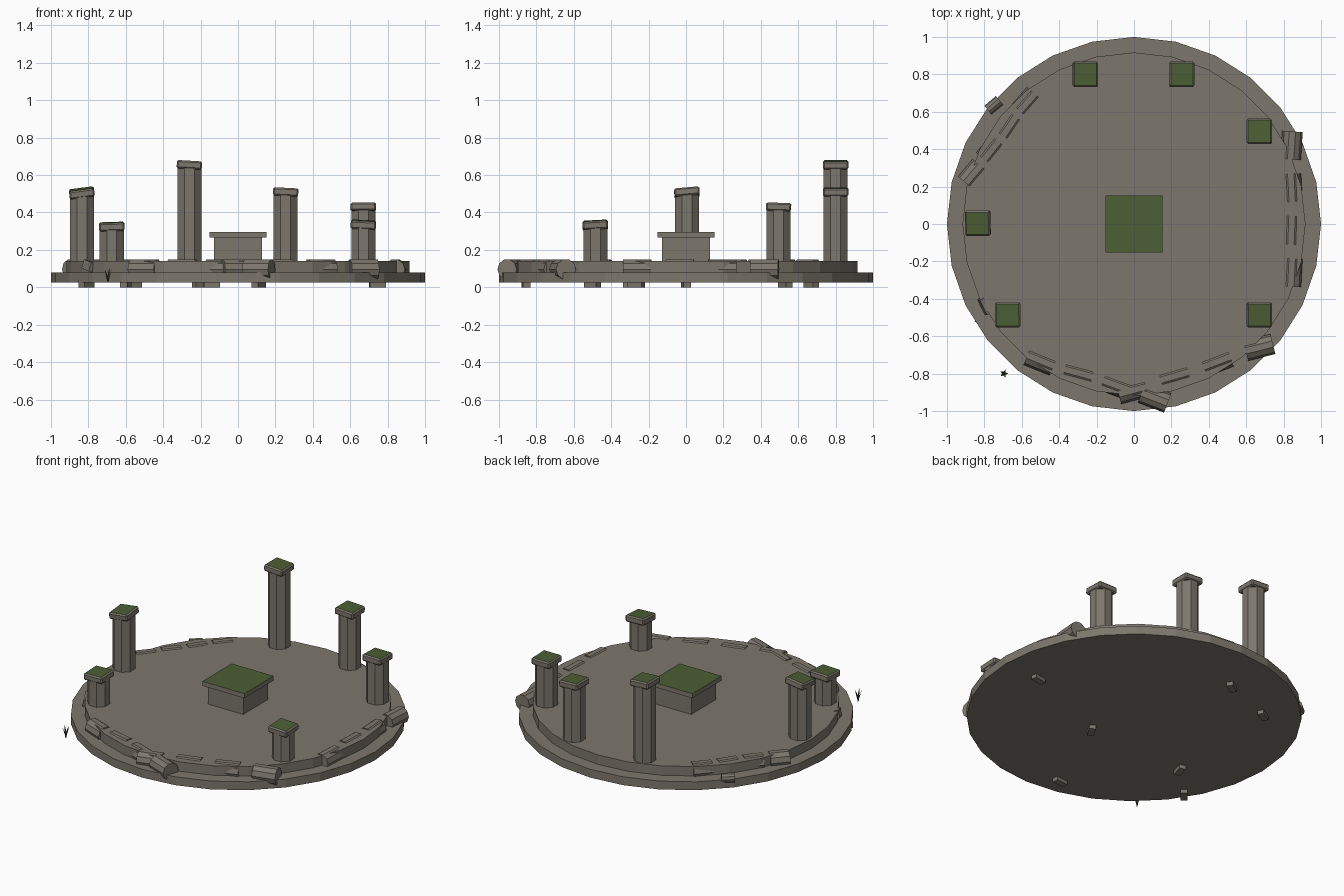
import bpy, bmesh, math
from mathutils import Matrix, Vector, Euler

if "Cube" in bpy.data.objects:
    bpy.data.objects.remove(bpy.data.objects["Cube"])


def material(name, rgb):
    m = bpy.data.materials.new(name)
    m.diffuse_color = (*rgb, 1)
    m.use_nodes = True
    m.node_tree.nodes["Principled BSDF"].inputs["Base Color"].default_value = m.diffuse_color
    return m


STONE = material("weathered stone", (0.205, 0.186, 0.152))
MOSS = material("moss green", (0.072, 0.112, 0.035))
WEED = material("dark weed green", (0.03, 0.055, 0.015))


def finish(name, bm, mats, loc=(0, 0, 0), rot=(0, 0, 0)):
    me = bpy.data.meshes.new(name)
    bm.normal_update()
    bm.to_mesh(me)
    bm.free()
    for m in mats:
        me.materials.append(m)
    ob = bpy.data.objects.new(name, me)
    ob.location, ob.rotation_euler = loc, rot
    bpy.context.collection.objects.link(ob)
    return ob


def prism(name, sides, radius, z0, z1, x=0, y=0, turn=0.0):
    bm = bmesh.new()
    bmesh.ops.create_cone(bm, cap_ends=True, segments=sides, radius1=radius,
                          radius2=radius, depth=z1 - z0,
                          matrix=Matrix.Rotation(turn, 4, 'Z'))
    return finish(name, bm, [STONE], (x, y, (z0 + z1) / 2))


def block(name, size, loc, rot=(0, 0, 0), bevel=0.0, mossy=False):
    bm = bmesh.new()
    bmesh.ops.create_cube(bm, size=1)
    bmesh.ops.scale(bm, vec=size, verts=bm.verts)
    if bevel:
        bmesh.ops.bevel(bm, geom=bm.edges[:], offset=bevel, segments=1,
                        affect='EDGES', profile=0.5)
    bm.normal_update()
    if mossy:
        for f in bm.faces:
            f.material_index = 1 if f.normal.z > 0.9 else 0
    return finish(name, bm, [STONE, MOSS], loc, rot)


def drum(name, x, y, angle, length=0.15, radius=0.055, z=0.096, tilt=0.0):
    # fallen length of column lying on its side
    bm = bmesh.new()
    bmesh.ops.create_cone(bm, cap_ends=True, segments=10, radius1=radius,
                          radius2=radius, depth=length,
                          matrix=Matrix.Rotation(math.pi / 2, 4, 'Y'))
    return finish(name, bm, [STONE], (x, y, z), (0, tilt, math.radians(angle)))


# two-step round platform
prism("lower_step", 28, 1.0, 0.025, 0.08)
prism("upper_step", 28, 0.917, 0.079, 0.142)

# central altar with mossy slab
block("altar_base", (0.256, 0.256, 0.13), (0, 0, 0.203))
block("altar_slab", (0.306, 0.306, 0.03), (0, 0, 0.28), mossy=True)

# standing columns: x, y, cap centre height, cap tilt about x and y
columns = [(-0.26, 0.8, 0.655, 0.0, 0.06),
           (0.255, 0.8, 0.51, 0.0, 0.05),
           (0.67, 0.495, 0.43, -0.03, 0.0),
           (0.67, -0.485, 0.335, 0.05, 0.04),
           (-0.675, -0.485, 0.325, 0.04, -0.03),
           (-0.835, 0.005, 0.505, 0.09, -0.13)]
for i, (x, y, h, rx, ry) in enumerate(columns, 1):
    prism(f"column_shaft_{i}", 8, 0.0695, 0.14, h, x, y, math.pi / 8)
    block(f"column_cap_{i}", (0.135, 0.135, 0.044), (x, y, h), (rx, ry, 0),
          0.008, True)

# rows of fallen column drums along the rim: start, end, angle, length
rows = [((-0.5, -0.73), (0.11, -0.93), -18, 0.15),
        ((0.67, -0.66), (-0.01, -0.89), 18, 0.15),
        ((0.842, 0.42), (0.842, -0.26), 90, 0.15),
        ((-0.57, 0.65), (-0.86, 0.265), 53, 0.12)]
for r, (a, b, angle, length) in enumerate(rows, 1):
    for k in range(4):
        p = Vector(a).lerp(Vector(b), k / 3)
        drum(f"fallen_drum_{r}_{k + 1}", p.x, p.y, angle + (-4, 3, -2, -3)[k], length)

# loose pieces on the lower step
drum("loose_drum", -0.75, 0.635, 40, 0.08, 0.03, 0.085)
block("loose_sliver", (0.025, 0.09, 0.05), (-0.8, -0.44, 0.115), (0.2, 0.2, 0.5))

# rubble poking out below the platform
rubble = [(0.745, 0.0, 10), (0.11, -0.265, 60), (-0.6, -0.29, 75),
          (-0.2, 0.67, 35), (-0.14, -0.855, 5), (-0.81, -0.5, 50),
          (-0.56, 0.53, 30)]
for i, (x, y, a) in enumerate(rubble, 1):
    block(f"under_rubble_{i}", (0.085, 0.04, 0.04), (x, y, 0.02), (0, 0, math.radians(a)))

# small weed tuft beside the platform
bm = bmesh.new()
for k in range(5):
    a = k * math.tau / 5
    d = Vector((math.cos(a), math.sin(a), 0))
    s = Vector((-d.y, d.x, 0)) * 0.006
    mid = d * 0.01 + Vector((0, 0, 0.04))
    tip = d * 0.022 + Vector((0, 0, 0.075))
    v = [bm.verts.new(c) for c in (-s * 0.5, s * 0.5, mid + s, tip, mid - s)]
    bm.faces.new(v)
finish("weed_tuft", bm, [WEED], (-0.695, -0.8, 0.025))
